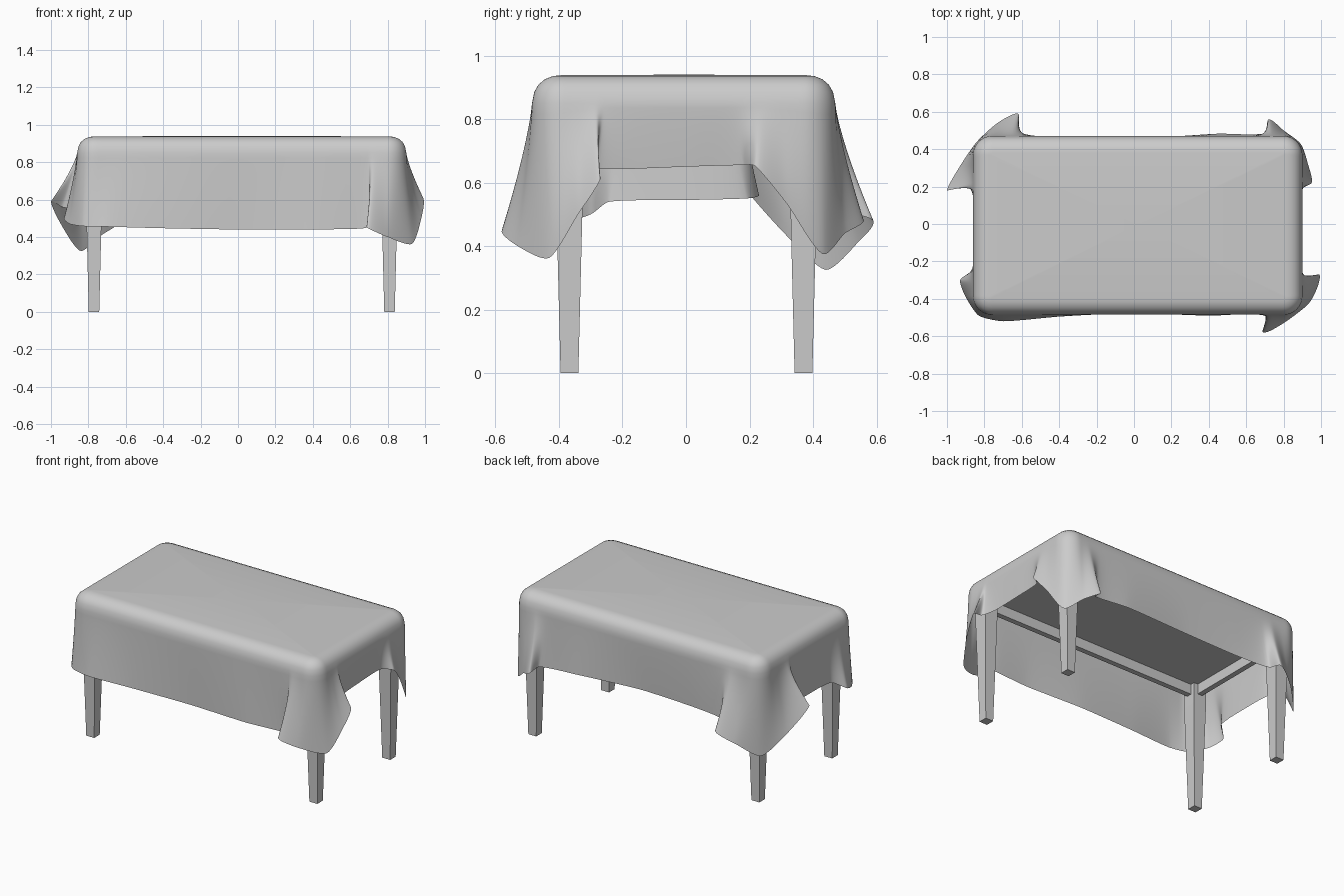
import bpy, bmesh, math
from mathutils import Vector as V

if "Cube" in bpy.data.objects:
    bpy.data.objects.remove(bpy.data.objects["Cube"])

# ---------- helpers ----------
def finish(name, bm):
    bmesh.ops.recalc_face_normals(bm, faces=bm.faces)
    me = bpy.data.meshes.new(name)
    bm.to_mesh(me); bm.free()
    ob = bpy.data.objects.new(name, me)
    bpy.context.collection.objects.link(ob)
    return ob

def loft(bm, rings):
    vs = [[bm.verts.new(p) for p in r] for r in rings]
    for a, b in zip(vs, vs[1:]):
        n = len(a)
        for i in range(n):
            bm.faces.new((a[i], a[(i+1) % n], b[(i+1) % n], b[i]))
    return vs

def box(name, x0, x1, y0, y1, z0, z1):
    bm = bmesh.new()
    bmesh.ops.create_cube(bm, size=1)
    for v in bm.verts:
        v.co = V(((x0+x1)/2 + v.co.x*(x1-x0), (y0+y1)/2 + v.co.y*(y1-y0), (z0+z1)/2 + v.co.z*(z1-z0)))
    return finish(name, bm)

# ---------- table ----------
LX, LY = (-0.77, 0.81), (-0.367, 0.37)
for sx, x in zip(("left", "right"), LX):
    for sy, y in zip(("front", "back"), LY):
        bm = bmesh.new()
        rings = [[(x+i*h, y+j*h, z) for i, j in ((-1, -1), (1, -1), (1, 1), (-1, 1))]
                 for z, h in ((0, 0.028), (0.68, 0.045), (0.81, 0.045))]
        vs = loft(bm, rings)
        bm.faces.new(vs[0]); bm.faces.new(vs[-1])
        finish(f"{sy}_{sx}_leg", bm)
for s, y in zip(("front", "back"), LY):
    box(s+"_rail", LX[0]+0.04, LX[1]-0.04, y-0.017, y+0.017, 0.745, 0.81)
for s, x in zip(("left", "right"), LX):
    box(s+"_rail", x-0.017, x+0.017, LY[0]+0.04, LY[1]-0.04, 0.745, 0.81)
box("table_top", -0.82, 0.86, -0.44, 0.43, 0.81, 0.895)

# ---------- tablecloth ----------
# hem outline, counter-clockwise from the front middle
hem = [V(p) for p in (
    (0, -.475, .44), (.4, -.49, .44), (.66, -.48, .445), (.71, -.50, .455),
    (.69, -.58, .45), (.80, -.53, .40), (.93, -.43, .363), (.98, -.34, .50),
    (.99, -.27, .61), (.91, -.29, .64), (.885, -.20, .642), (.88, 0, .65),
    (.885, .18, .655), (.95, .22, .65), (.93, .32, .53), (.89, .43, .375),
    (.80, .50, .44), (.72, .56, .48), (.70, .485, .50), (.45, .483, .52),
    (0, .455, .53), (-.4, .46, .52), (-.61, .49, .51), (-.62, .59, .48),
    (-.73, .54, .41), (-.84, .44, .325), (-.93, .31, .44), (-1.0, .18, .59),
    (-.94, .23, .56), (-.865, .19, .55), (-.85, 0, .545), (-.86, -.24, .54),
    (-.93, -.30, .50), (-.90, -.39, .47), (-.83, -.49, .458), (-.70, -.52, .455),
    (-.4, -.495, .447))]
N, SUB = len(hem), 8

def tangent(i):
    return (hem[(i+1) % N] - hem[i-1]).normalized()

H = []
for i in range(N):
    p, q = hem[i], hem[(i+1) % N]
    L = (q-p).length * 0.6
    for k in range(SUB):
        t = k/SUB
        H.append((2*t**3-3*t**2+1)*p + (t**3-2*t**2+t)*L*tangent(i)
                 + (3*t**2-2*t**3)*q + (t**3-t**2)*L*tangent((i+1) % N))

# rounded rectangle the cloth bends over: core point and outward direction
X0, X1, Y0, Y1 = -0.76, 0.80, -0.385, 0.37
loop = []
def side(a, b, d, n):
    loop.extend((V(a).lerp(V(b), k/n), V(d)) for k in range(n))
def corner(c, a0):
    for k in range(40):
        a = math.radians(a0 + 90*k/40)
        loop.append((V(c), V((math.cos(a), math.sin(a)))))
side((0, Y0), (X1, Y0), (0, -1), 200); corner((X1, Y0), -90)
side((X1, Y0), (X1, Y1), (1, 0), 190); corner((X1, Y1), 0)
side((X1, Y1), (X0, Y1), (0, 1), 390); corner((X0, Y1), 90)
side((X0, Y1), (X0, Y0), (-1, 0), 190); corner((X0, Y0), 180)
side((X0, Y0), (0, Y0), (0, -1), 190)
M = len(loop)

# match each hem sample to a place on the edge, always moving forward
idx, top = [], 0
for i, h in enumerate(H):
    lo, hi = (0, M//2) if i < len(H)//2 else (M//4, M)
    j = min(range(lo, hi), key=lambda k: (loop[k][0]+loop[k][1]*0.1 - h.xy).length)
    top = max(top, j)
    idx.append(top)
K, n = 8, len(H)
def at(i):
    return idx[i % n] + M*(i//n)
smooth = [sum(at(i+k) for k in range(-K, K+1))/(2*K+1) + i*1e-3 for i in range(n)]

def edge(f, r, z):
    a, t = int(math.floor(f)), f-math.floor(f)
    (c0, d0), (c1, d1) = loop[a % M], loop[(a+1) % M]
    p = (c0+d0*r).lerp(c1+d1*r, t)
    return V((p.x, p.y, z))

rings = [[edge(f, r, z) for f in smooth] for r, z in
         ((.01, .938), (.035, .935), (.06, .925), (.08, .908), (.093, .885), (.10, .85))]
base = rings[-1]
for k in range(1, 15):
    t = k/14
    rings.append([V((b.x+(h.x-b.x)*t**1.3, b.y+(h.y-b.y)*t**1.3, b.z+(h.z-b.z)*t))
                  for b, h in zip(base, H)])
bm = bmesh.new()
vs = loft(bm, rings)
mid = bm.verts.new((0.02, -0.005, 0.94))
for i in range(n):
    bm.faces.new((vs[0][i], mid, vs[0][(i+1) % n]))
cloth = finish("tablecloth", bm)
bpy.context.view_layer.objects.active = cloth
cloth.select_set(True)
bpy.ops.object.shade_smooth_by_angle(angle=math.radians(60))
